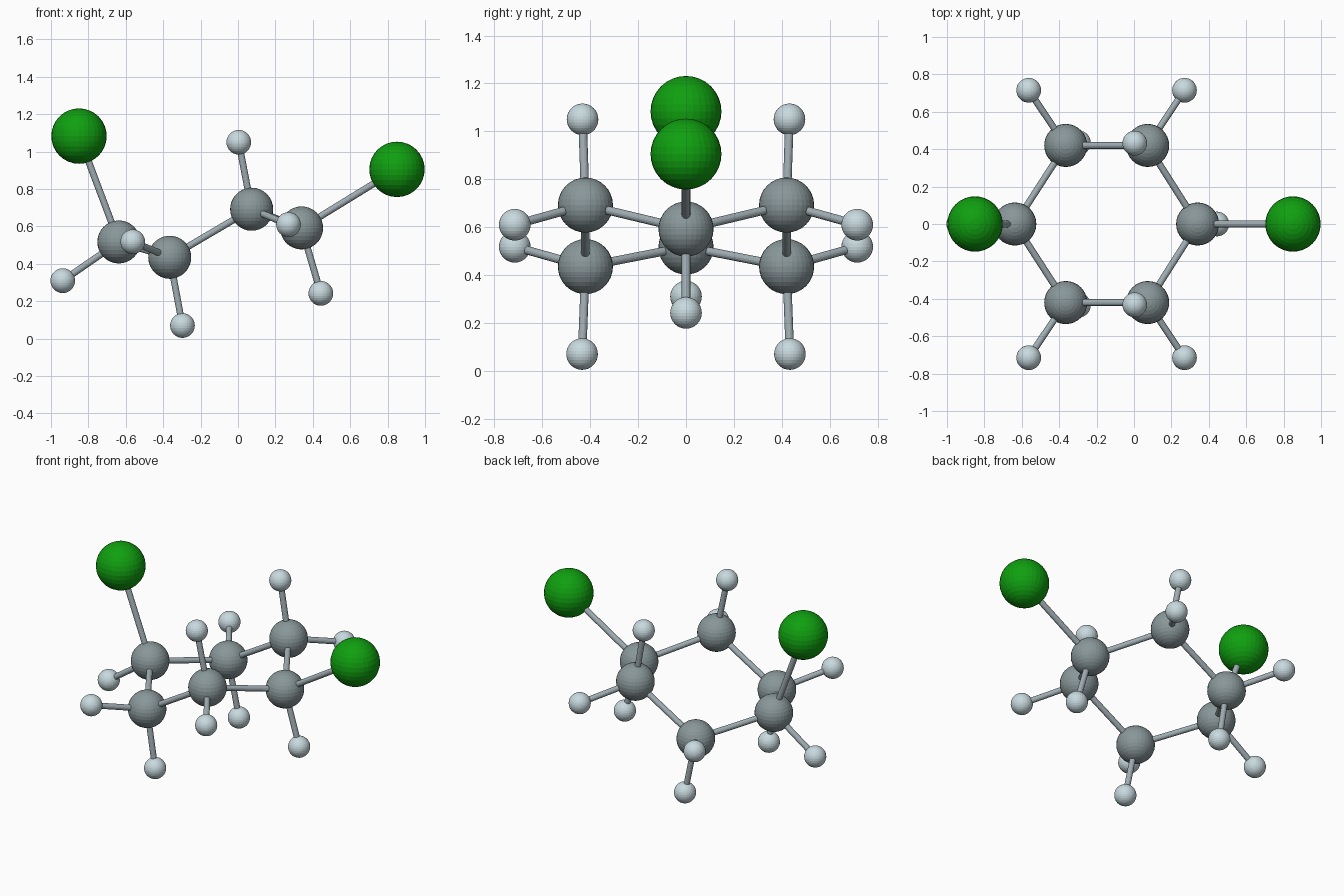
import bpy
from mathutils import Vector

if "Cube" in bpy.data.objects:
    bpy.data.objects.remove(bpy.data.objects["Cube"])


def material(name, rgb):
    m = bpy.data.materials.new(name)
    m.diffuse_color = (*rgb, 1)
    m.use_nodes = True
    m.node_tree.nodes["Principled BSDF"].inputs["Base Color"].default_value = m.diffuse_color
    return m


GREY = material("carbon_grey", (0.25, 0.31, 0.32))
PALE = material("hydrogen_pale", (0.58, 0.70, 0.74))
GREEN = material("chlorine_green", (0.005, 0.35, 0.005))
STEEL = material("bond_steel", (0.35, 0.42, 0.45))

# element: radius, material
KINDS = {"carbon": (0.115, GREY), "hydrogen": (0.066, PALE), "chlorine": (0.148, GREEN)}


def atom(kind, name, pos):
    radius, mat = KINDS[kind]
    bpy.ops.mesh.primitive_uv_sphere_add(segments=32, ring_count=16, radius=radius, location=pos)
    ob = bpy.context.object
    ob.name = f"{kind}_{name}"
    ob.data.materials.append(mat)
    return Vector(pos)


def bond(name, a, b):
    d = b - a
    bpy.ops.mesh.primitive_cylinder_add(vertices=16, radius=0.018, depth=d.length, location=(a + b) / 2)
    ob = bpy.context.object
    ob.name = f"bond_{name}"
    ob.rotation_euler = d.to_track_quat("Z", "Y").to_euler()
    ob.data.materials.append(STEEL)


def attach(kind, name, carbon, pos):
    bond(f"{kind}_{name}", carbon, atom(kind, name, pos))


# ring ends on the centre plane, each with one chlorine and one hydrogen
left = atom("carbon", "left", (-0.637, 0, 0.517))
attach("chlorine", "left", left, (-0.85, 0, 1.083))
attach("hydrogen", "left", left, (-0.937, 0, 0.31))

right = atom("carbon", "right", (0.34, 0, 0.592))
attach("chlorine", "right", right, (0.85, 0, 0.905))
attach("hydrogen", "right", right, (0.443, 0, 0.242))

# mirrored ring sides, each carbon with an upright and an outward hydrogen
for side, s in (("front", -1), ("back", 1)):
    low = atom("carbon", f"{side}_low", (-0.365, s * 0.42, 0.435))
    high = atom("carbon", f"{side}_high", (0.073, s * 0.42, 0.692))
    bond(f"{side}_left", left, low)
    bond(f"{side}_middle", low, high)
    bond(f"{side}_right", high, right)
    attach("hydrogen", f"{side}_down", low, (-0.297, s * 0.434, 0.07))
    attach("hydrogen", f"{side}_low_out", low, (-0.563, s * 0.715, 0.518))
    attach("hydrogen", f"{side}_up", high, (0.004, s * 0.432, 1.05))
    attach("hydrogen", f"{side}_high_out", high, (0.27, s * 0.715, 0.61))
